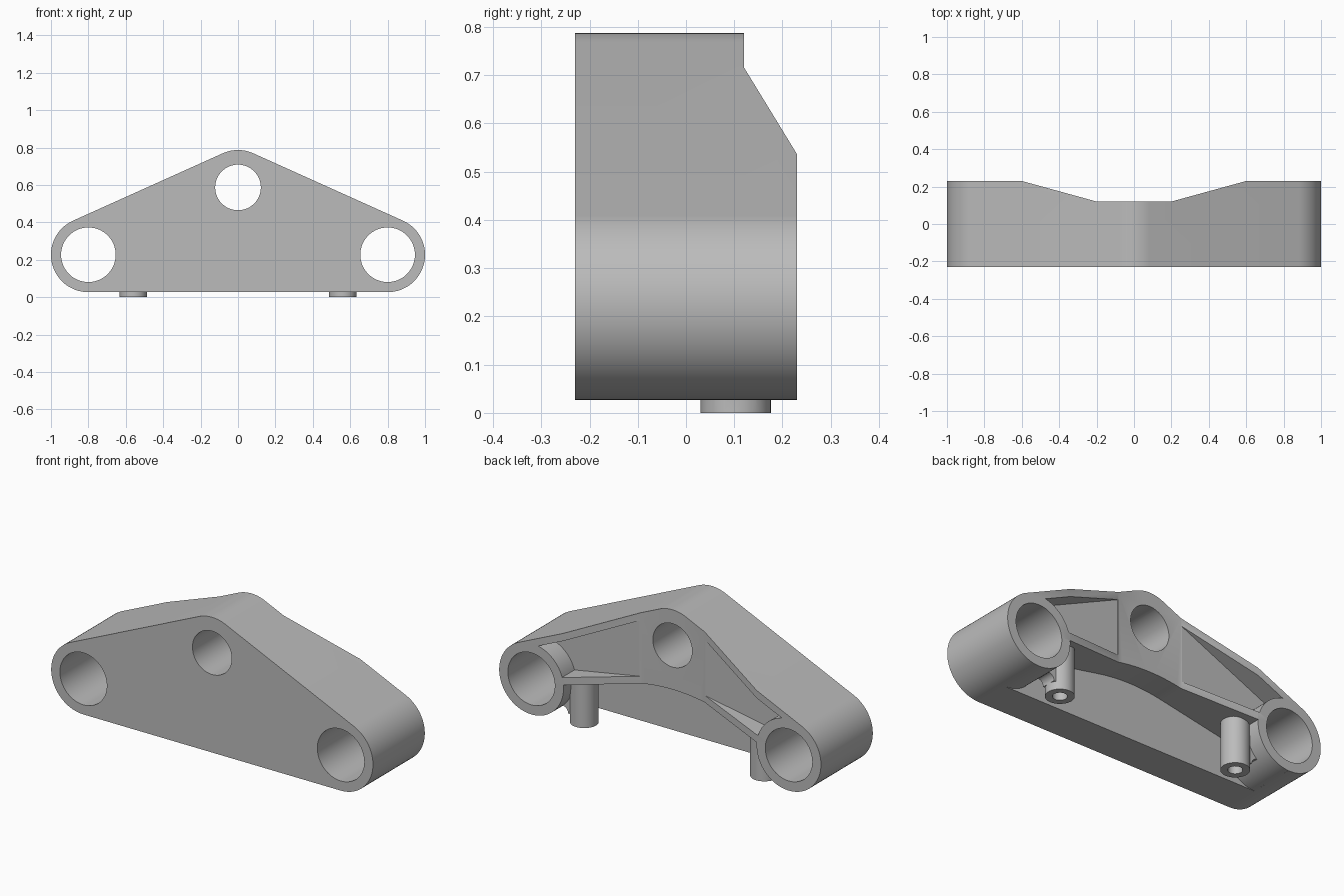
import bpy, bmesh, math

if "Cube" in bpy.data.objects:
    bpy.data.objects.remove(bpy.data.objects["Cube"])

R = 0.2                      # outer radius at all three corners
SIDE, TOP = (0.8, 0.227), (0.0, 0.587)


def arc(c, r, a0, a1, n):
    """Points on a circle in the xz plane, angles in degrees."""
    return [(c[0] + r * math.cos(math.radians(a0 + (a1 - a0) * i / n)),
             c[1] + r * math.sin(math.radians(a0 + (a1 - a0) * i / n))) for i in range(n + 1)]


def mirror(pts):
    return [(-x, z) for x, z in pts]


def prism(name, pts, lo, hi, axis='y'):
    """Extrude a profile along y (points are xz) or along z (points are xy)."""
    def place(p, t):
        return (p[0], t, p[1]) if axis == 'y' else (p[0], p[1], t)
    bm = bmesh.new()
    a = [bm.verts.new(place(p, lo)) for p in pts]
    b = [bm.verts.new(place(p, hi)) for p in pts]
    bm.faces.new(a)
    bm.faces.new(b[::-1])
    n = len(pts)
    for i in range(n):
        bm.faces.new((a[i], b[i], b[(i + 1) % n], a[(i + 1) % n]))
    bmesh.ops.recalc_face_normals(bm, faces=bm.faces)
    me = bpy.data.meshes.new(name)
    bm.to_mesh(me)
    bm.free()
    ob = bpy.data.objects.new(name, me)
    bpy.context.collection.objects.link(ob)
    return ob


def combine(tool, op='DIFFERENCE'):
    """Apply a boolean to the bracket and discard the tool."""
    bpy.context.view_layer.objects.active = bracket
    mod = bracket.modifiers.new("cut", 'BOOLEAN')
    mod.object, mod.operation, mod.solver = tool, op, 'EXACT'
    bpy.ops.object.modifier_apply(modifier=mod.name)
    bpy.data.objects.remove(tool)


# Solid outline: three rounded corners joined by tangent lines
tilt = math.degrees(math.atan2(SIDE[0], TOP[1] - SIDE[1]))
outline = (arc(SIDE, R, -90, tilt, 32) + arc(TOP, R, tilt, 180 - tilt, 16)
           + arc((-SIDE[0], SIDE[1]), R, 180 - tilt, 270, 32))
bracket = prism("bracket", outline, -0.23, 0.23)

# Back face dips towards the middle
combine(prism("back_dip", [(-0.6 - 0.364, 0.33), (-0.6, 0.23), (-0.2, 0.12),
                           (0.2, 0.12), (0.6, 0.23), (0.964, 0.33)], -0.5, 1.5, 'z'))

# Arched underside behind the front plate
arch = [(0.2 * i / 8, 0.339 - 0.019 * (i / 8) ** 2) for i in range(1, 9)]
half = arch + arc(SIDE, R, 175, 268, 32) + [(0.793, -0.1)]
combine(prism("underside", mirror(half)[::-1] + [(0, 0.339)] + half, -0.03, 0.4))

# Triangular pockets leaving thin rims
pocket = [(0.205, 0.359), (0.205, 0.671)] + arc(SIDE, R, 102.2, 162.8, 20)
for pts in (pocket, mirror(pocket)):
    combine(prism("pocket", pts, 0.12, 0.4))

# Hollow studs with a small fillet web to the side tube
web = [(0.6, 0.045), (0.632, 0.045)] + arc((0.668, 0.045), 0.036, 180, 60, 8) + [(0.71, 0.2), (0.6, 0.2)]
for s in (1, -1):
    combine(prism("stud", arc((s * 0.56, 0.103), 0.073, 0, 351, 39), 0, 0.262, 'z'), 'UNION')
    combine(prism("web", [(s * x, z) for x, z in web], 0.062, 0.144), 'UNION')
    combine(prism("stud_hole", arc((s * 0.56, 0.103), 0.037, 0, 348.75, 31), -0.1, 0.2, 'z'))

# Through holes
for x, z, r in ((-0.8, 0.227, 0.146), (0.8, 0.227, 0.146), (0, 0.587, 0.122)):
    combine(prism("bore", arc((x, z), r, 0, 354.375, 63), -0.5, 0.5))

# Finish
grey = bpy.data.materials.new("grey")
grey.diffuse_color = (0.5, 0.5, 0.5, 1)
grey.use_nodes = True
grey.node_tree.nodes["Principled BSDF"].inputs["Base Color"].default_value = grey.diffuse_color
bracket.data.materials.clear()
bracket.data.materials.append(grey)
for p in bracket.data.polygons:
    p.material_index = 0
bracket.select_set(True)
bpy.context.view_layer.objects.active = bracket
bpy.ops.object.shade_smooth_by_angle(angle=math.radians(25))
